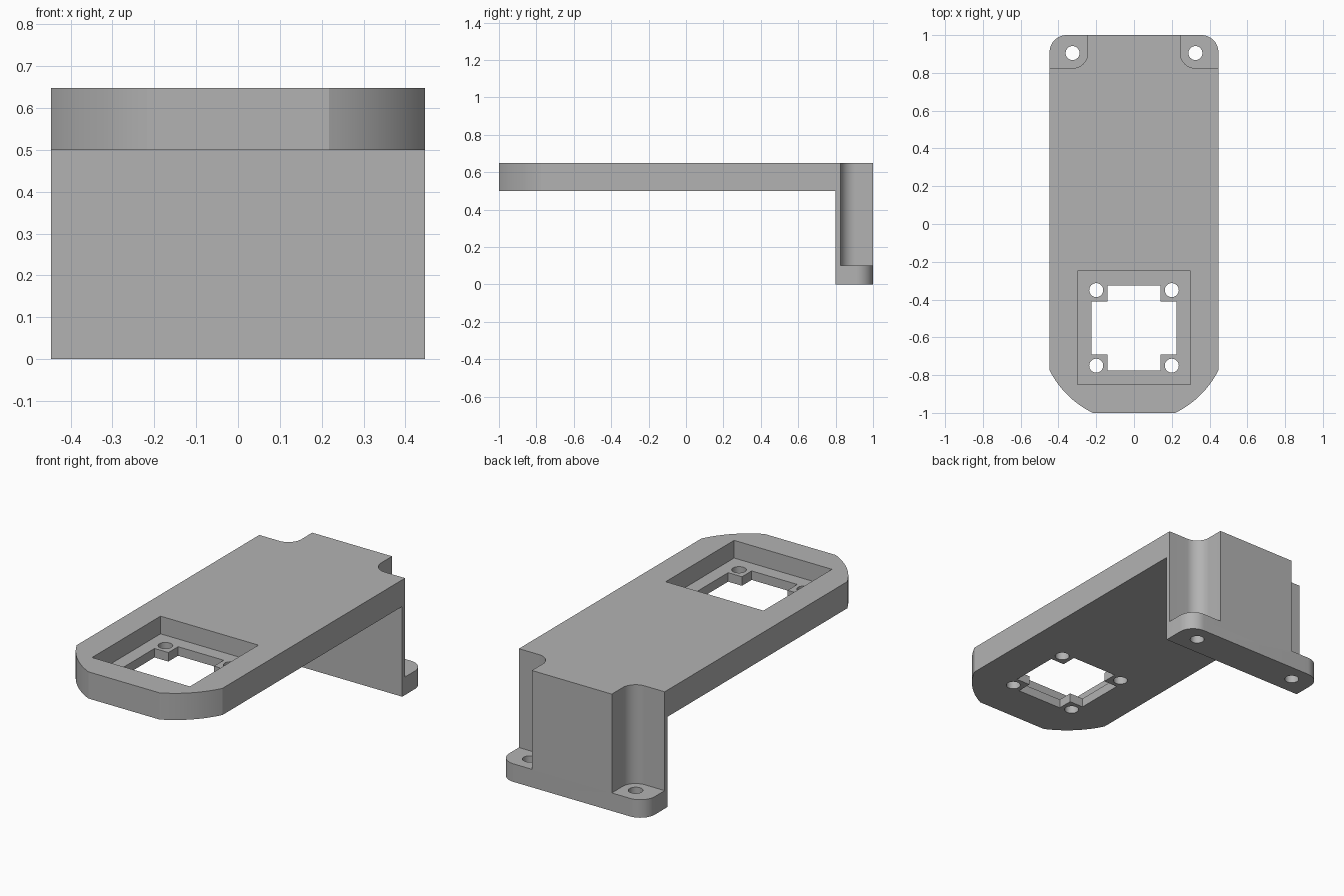
import bpy, bmesh
from math import sin, cos, pi, asin, acos

cube = bpy.data.objects.get("Cube")
if cube:
    bpy.data.objects.remove(cube)

HALF_W, TOP, PLATE_Z, LEG_Y = 0.447, 0.648, 0.5, 0.8
POCKET_Y = -0.55

grey = bpy.data.materials.new("plain_grey")
grey.use_nodes = True
colour = (0.45, 0.45, 0.45, 1)
grey.diffuse_color = colour
grey.node_tree.nodes["Principled BSDF"].inputs["Base Color"].default_value = colour


def arc(cx, cy, r, a0, a1, n=16):
    return [(cx + r * cos(a0 + (a1 - a0) * i / n),
             cy + r * sin(a0 + (a1 - a0) * i / n)) for i in range(n + 1)]


def prism(name, outline, z0, z1):
    """Extrude a plan outline from z0 up to z1."""
    bm = bmesh.new()
    face = bm.faces.new([bm.verts.new((x, y, z0)) for x, y in outline])
    top = bmesh.ops.extrude_face_region(bm, geom=[face])["geom"]
    bmesh.ops.translate(bm, vec=(0, 0, z1 - z0),
                        verts=[v for v in top if isinstance(v, bmesh.types.BMVert)])
    bmesh.ops.recalc_face_normals(bm, faces=bm.faces)
    mesh = bpy.data.meshes.new(name)
    bm.to_mesh(mesh)
    bm.free()
    mesh.materials.append(grey)
    obj = bpy.data.objects.new(name, mesh)
    bpy.context.collection.objects.link(obj)
    return obj


def rect(x0, x1, y0, y1):
    return [(x0, y0), (x1, y0), (x1, y1), (x0, y1)]


def mirror(points):
    return [(-x, y) for x, y in reversed(points)]


def circle(x, y, r):
    return arc(x, y, r, 0, 2 * pi, 32)[:-1]


# Plan outline: arced front corners, rounded rear corners
nose_r, rear_r = 0.5, 0.09
right_side = (arc(0, POCKET_Y, nose_r, -asin(0.45 / nose_r), -acos(HALF_W / nose_r))
              + arc(HALF_W - rear_r, 1 - rear_r, rear_r, 0, pi / 2))
bracket = prism("bracket", right_side + mirror(right_side), 0, TOP)

# Space under the plate, in front of the leg
cutters = [prism("underside_cutter", rect(-1, 1, -2, LEG_Y), -1, PLATE_Z)]

# Square pocket and the cross-shaped opening in its floor
cutters.append(prism("pocket_cutter",
                     rect(-0.3, 0.3, POCKET_Y - 0.3, POCKET_Y + 0.3), 0.55, 1))
wide, narrow = 0.225, 0.14
quarter = [(wide, 0), (wide, narrow), (narrow, narrow), (narrow, wide), (0, wide)]
upper = quarter[1:-1] + mirror(quarter[1:-1])
cross = upper + [(-x, -y) for x, y in upper]
cutters.append(prism("opening_cutter", [(x, y + POCKET_Y) for x, y in cross], 0.4, 0.6))

# Holes in the pocket tabs, corner notches above the feet, and foot holes
notch = arc(0.325, 0.905, 0.08, pi, 1.5 * pi) + [(0.6, 0.825), (0.6, 1.1), (0.245, 1.1)]
for side in (-1, 1):
    for end in (-1, 1):
        cutters.append(prism("tab_hole_cutter",
                             circle(side * 0.2, POCKET_Y + end * 0.2, 0.037), 0.4, 0.6))
    cutters.append(prism("notch_cutter", notch if side > 0 else mirror(notch), 0.1, 1))
    cutters.append(prism("foot_hole_cutter", circle(side * 0.325, 0.905, 0.037), -0.1, 0.2))

bpy.context.view_layer.objects.active = bracket
for cutter in cutters:
    mod = bracket.modifiers.new("cut", "BOOLEAN")
    mod.operation = "DIFFERENCE"
    mod.solver = "EXACT"
    mod.object = cutter
    bpy.ops.object.modifier_apply(modifier=mod.name)
    bpy.data.objects.remove(cutter)

# Smooth the curved walls, keep the edges crisp
bpy.ops.object.select_all(action="DESELECT")
bracket.select_set(True)
bpy.ops.object.shade_smooth_by_angle(angle=0.4)
